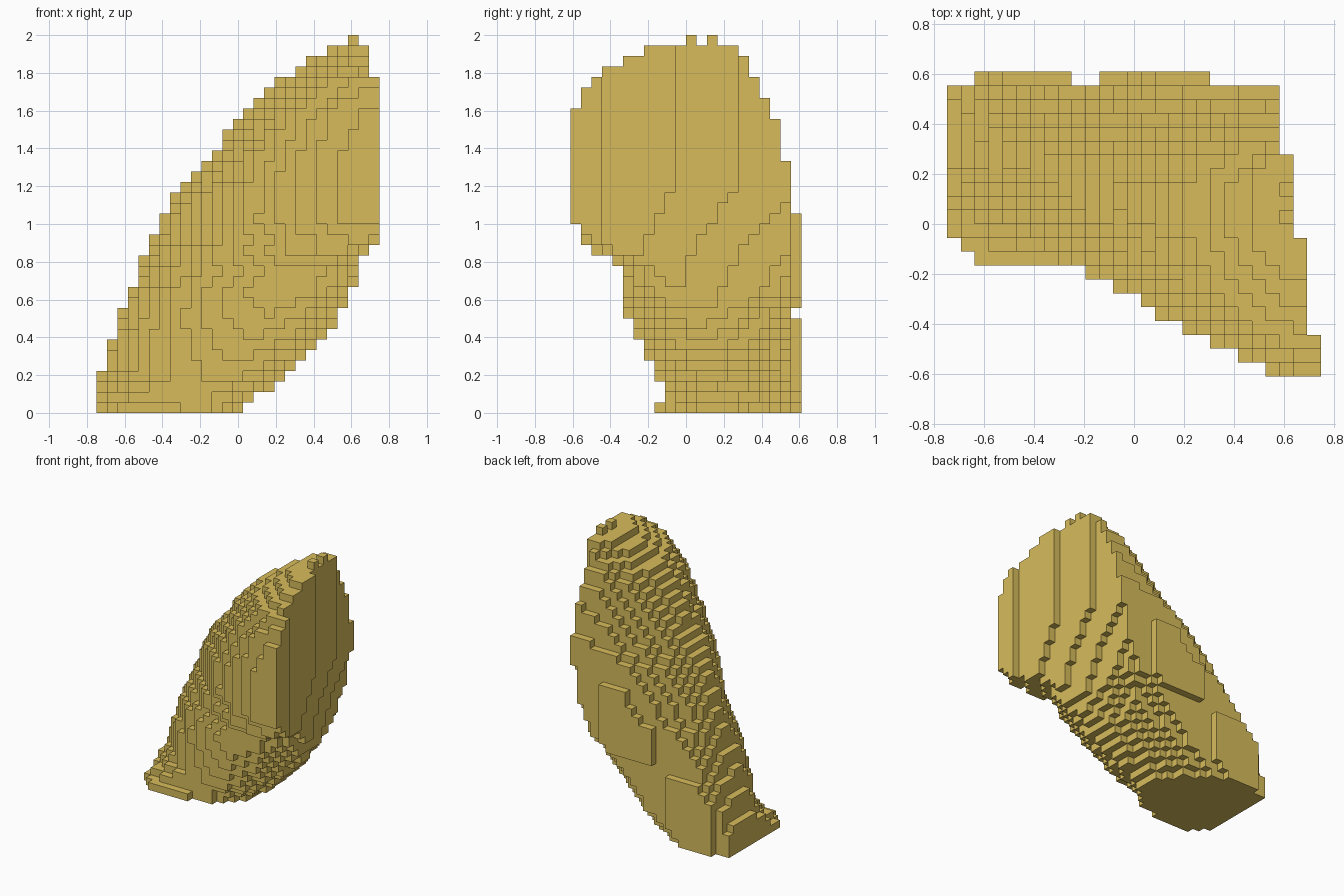
import bpy, bmesh

cube = bpy.data.objects.get("Cube")
if cube:
    bpy.data.objects.remove(cube, do_unlink=True)

NX, NY, NZ = 27, 22, 36          # block counts
S = 2.0 / NZ                     # block size

# Horizontal sections: z, left tip (x, y), front (x, y), right tip x, back (x, y)
SECTIONS = [
    (.03, -.75, .20, -.50, -.17, .03, -.60, .63),
    (.11, -.75, .22, -.30, -.11, .14, -.52, .64),
    (.20, -.735, .24, -.05, -.16, .25, -.45, .65),
    (.38, -.665, .22, .05, -.245, .44, -.35, .65),
    (.65, -.57, .22, .22, -.36, .635, .15, .65),
    (.76, -.53, .24, .33, -.35, .665, .30, .65),
    (.85, -.49, .27, .45, -.475, .695, .45, .64),
    (.90, -.47, .28, .66, -.53, .80, .50, .64),
    (1.02, -.42, .28, .66, -.61, .90, .50, .63),
    (1.20, -.30, .20, .75, -.63, .90, .52, .60),
    (1.32, -.19, .15, .75, -.63, .95, .58, .535),
    (1.60, .045, .10, .75, -.60, .95, .60, .455),
    (1.75, .20, .10, .72, -.52, .95, .62, .40),
    (1.92, .46, .06, .68, -.24, .95, .62, .28),
]


def section_at(z):
    """Blend the two sections around height z."""
    z = max(z, SECTIONS[0][0])
    for a, b in zip(SECTIONS, SECTIONS[1:]):
        if z <= b[0]:
            break
    t = min(1.0, (z - a[0]) / (b[0] - a[0]))
    return [p + (q - p) * t for p, q in zip(a[1:], b[1:])]


def arc(x, x_tip, y_tip, x_mid, y_mid, p):
    """Superelliptic arc from a side tip to the front or back point."""
    t = min(1.0, abs((x_mid - x) / (x_mid - x_tip)))
    return y_tip + (y_mid - y_tip) * (1 - t ** p) ** (1 / p)


def is_solid(i, j, k):
    x = -NX * S / 2 + (i + .5) * S
    y = -NY * S / 2 + (j + .5) * S
    z = (k + .5) * S
    if k == NZ - 1:                       # two single blocks on the crown
        return i == 24 and j in (11, 13)
    # slanted flat cut on the +x side, turning more towards its lower end
    if x > .655 - .148 * y - .2 * max(0, 1.2 - z) * (y + .5):
        return False
    if j == NY - 1:                       # two raised patches on the flat back
        low = -.64 < x < -.25 and z < .5
        high = -.14 < x < .30 and .56 < z < 1.06
        if not (low or high):
            return False
    xl, yl, xf, yf, xr, xb, yb = section_at(z)
    if not xl < x < xr:
        return False
    # right tip drifts forward with height; the toe is boxy, the middle lean
    yr = .15 - .2 * z - .33 * min(1, max(0, (z - .76) / .14))
    p = 1.45 + 1.6 * (max(0, .25 - z) / .22) ** 2 + .4 * max(0, z - 1)
    q = min(4, max(1.8, 4 - 4.2 * (z - .38)))
    front = arc(x, xl, yl, xf, yf, p) if x < xf else arc(x, xr, yr, xf, yf, 1.8)
    back = arc(x, xl, yl, xb, yb, q) if x < xb else arc(x, xr, yr, xb, yb, 1.8)
    return front <= y <= back


solid = {(i, j, k) for i in range(NX) for j in range(NY) for k in range(NZ)
         if is_solid(i, j, k)}

# Skin the blocks: one quad wherever a block meets empty space
bm = bmesh.new()
corners = {}


def corner(c):
    if c not in corners:
        corners[c] = bm.verts.new((c[0] * S - NX * S / 2,
                                   c[1] * S - NY * S / 2, c[2] * S))
    return corners[c]


for cell in solid:
    for axis in range(3):
        u, v = (axis + 1) % 3, (axis + 2) % 3
        for side in (0, 1):
            near = list(cell)
            near[axis] += 1 if side else -1
            if tuple(near) in solid:
                continue
            quad = []
            for du, dv in ((0, 0), (1, 0), (1, 1), (0, 1)):
                c = list(cell)
                c[axis] += side
                c[u] += du
                c[v] += dv
                quad.append(corner(tuple(c)))
            bm.faces.new(quad if side else quad[::-1])

# Merge coplanar quads into larger flat steps
bmesh.ops.dissolve_limit(bm, angle_limit=0.01, verts=bm.verts[:], edges=bm.edges[:])

mesh = bpy.data.meshes.new("stepped_body")
bm.to_mesh(mesh)
bm.free()
body = bpy.data.objects.new("stepped_body", mesh)
bpy.context.scene.collection.objects.link(body)

# Single ochre material
COLOR = (0.68, 0.50, 0.105, 1.0)
mat = bpy.data.materials.new("ochre")
mat.use_nodes = True
mat.diffuse_color = COLOR
mat.node_tree.nodes["Principled BSDF"].inputs["Base Color"].default_value = COLOR
mesh.materials.append(mat)
